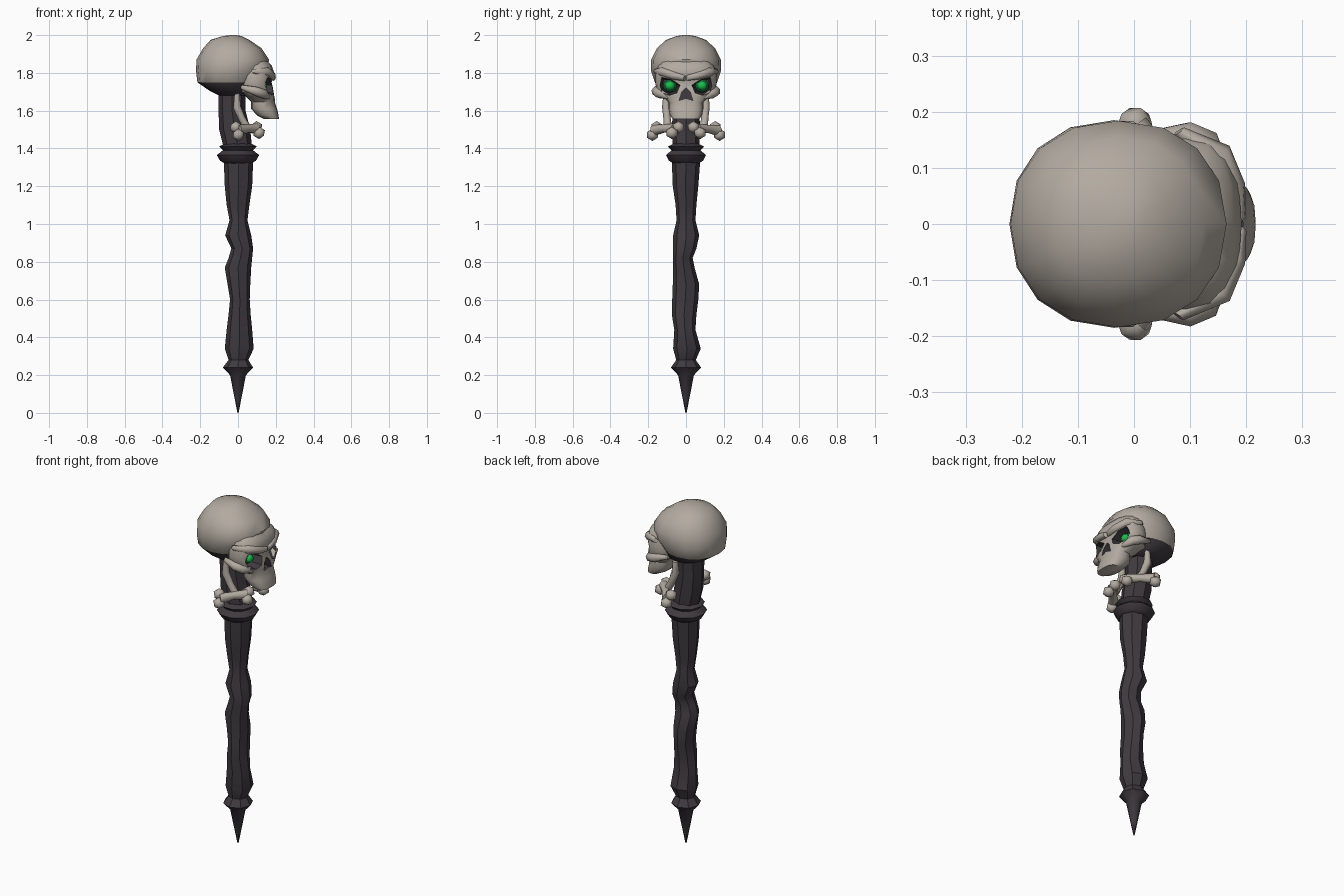
import bpy, bmesh, math
from mathutils import Vector

if "Cube" in bpy.data.objects:
    bpy.data.objects.remove(bpy.data.objects["Cube"])


def mat(name, c):
    m = bpy.data.materials.new(name)
    m.diffuse_color = (*c, 1)
    m.use_nodes = True
    m.node_tree.nodes["Principled BSDF"].inputs["Base Color"].default_value = m.diffuse_color
    return m


BONE = mat("bone", (0.45, 0.405, 0.355))
DARK = mat("dark_wood", (0.05, 0.043, 0.05))
GLOW = mat("bright_green", (0.01, 0.50, 0.07))
DEEP = mat("deep_green", (0.01, 0.14, 0.045))


def ring(z, x0, x1, y0, y1, n=8, p=2.0):
    """Horizontal superellipse ring inside the given bounds."""
    out = []
    for i in range(n):
        a = 2 * math.pi * i / n
        c, s = math.cos(a), math.sin(a)
        c = math.copysign(abs(c) ** (2 / p), c)
        s = math.copysign(abs(s) ** (2 / p), s)
        out.append(Vector(((x0 + x1) / 2 + c * (x1 - x0) / 2, (y0 + y1) / 2 + s * (y1 - y0) / 2, z)))
    return out


def tube_rings(pts, radii, n=7):
    pts = [Vector(p) for p in pts]
    d = (pts[-1] - pts[0]).normalized()
    u = d.orthogonal().normalized()
    v = d.cross(u)
    return [[p + r * (u * math.cos(6.28319 * i / n) + v * math.sin(6.28319 * i / n)) for i in range(n)]
            for p, r in zip(pts, radii)]


def finish(bm, name, mats, angle):
    bmesh.ops.recalc_face_normals(bm, faces=bm.faces)
    me = bpy.data.meshes.new(name)
    bm.to_mesh(me)
    bm.free()
    ob = bpy.data.objects.new(name, me)
    bpy.context.collection.objects.link(ob)
    for m in mats:
        me.materials.append(m)
    if angle:
        smooth(ob, angle)
    return ob


def activate(ob):
    bpy.ops.object.select_all(action='DESELECT')
    ob.select_set(True)
    bpy.context.view_layer.objects.active = ob


def smooth(ob, angle):
    activate(ob)
    bpy.ops.object.shade_smooth_by_angle(angle=math.radians(angle))


def loft(name, rings, mats, angle=35):
    bm = bmesh.new()
    vs = [[bm.verts.new(p) for p in r] for r in rings]
    n = len(vs[0])
    for a, b in zip(vs, vs[1:]):
        for i in range(n):
            bm.faces.new((a[i], a[(i + 1) % n], b[(i + 1) % n], b[i]))
    bm.faces.new(vs[0][::-1])
    bm.faces.new(vs[-1])
    return finish(bm, name, mats, angle)


def blob(name, loc, scale, m, sub=2):
    bm = bmesh.new()
    bmesh.ops.create_icosphere(bm, subdivisions=sub, radius=1)
    for v in bm.verts:
        v.co = Vector(loc) + Vector(v.co[i] * scale[i] for i in range(3))
    return finish(bm, name, [m], 45)


# Gnarled shaft with its pointed tip: z, x range, y range
SHAFT = [(0.0, -.003, .003, -.003, .003), (.20, -.042, .042, -.042, .042),
         (.24, -.08, .08, -.08, .08), (.28, -.05, .055, -.052, .052),
         (.34, -.07, .083, -.068, .078), (.44, -.06, .075, -.062, .05),
         (.52, -.05, .067, -.075, .055), (.60, -.042, .062, -.073, .065),
         (.68, -.055, .065, -.07, .07), (.77, -.07, .07, -.068, .045),
         (.82, -.05, .075, -.068, .035), (.87, -.035, .08, -.068, .055),
         (.94, -.068, .07, -.068, .07), (1.02, -.045, .05, -.05, .05),
         (1.10, -.06, .06, -.055, .055), (1.20, -.07, .075, -.07, .065), (1.33, -.075, .08, -.075, .075)]
loft("shaft", [ring(*r) for r in SHAFT], [DARK])

# Collar and the neck that carries the skull
COLLAR = [(1.32, .07), (1.335, .095), (1.365, .112), (1.39, .08), (1.41, .1), (1.425, .07)]
loft("collar", [ring(z, -r, r, -r, r, 10) for z, r in COLLAR], [DARK])
NECK = [(1.40, -.075, .075, .07), (1.50, -.1, .065, .075), (1.60, -.103, .04, .07), (1.74, -.105, .04, .08)]
loft("neck", [ring(z, a, b, -w, w) for z, a, b, w in NECK], [DARK])

# Cranium: z, back, front, half width
CRANIUM = [(1.68, -.10, .07, .09), (1.705, -.15, .085, .13), (1.75, -.215, .10, .165),
           (1.81, -.222, .15, .185), (1.87, -.22, .165, .184), (1.93, -.185, .125, .155),
           (1.975, -.145, .06, .105), (1.995, -.08, .02, .05), (2.0, -.04, -.01, .015)]
cranium = loft("cranium", [ring(z, a, b, -w, w, 16, 2.2) for z, a, b, w in CRANIUM], [BONE, DARK], 45)
for f in cranium.data.polygons:  # dark hollow underside
    if f.center.z < 1.735 and f.center.x < .07:
        f.material_index = 1

# Face and upper jaw
FACE = [(1.555, .14, .217, .07), (1.575, .10, .215, .085), (1.61, .07, .207, .092),
        (1.645, .07, .195, .092), (1.675, .04, .195, .125), (1.70, .0, .19, .155),
        (1.75, .0, .178, .162), (1.80, .0, .192, .16), (1.84, .0, .178, .145), (1.88, .0, .14, .11)]
face = loft("face", [ring(z, a, b, -w, w, 16, 2.5) for z, a, b, w in FACE], [BONE, DARK], 45)

# Cutters for eye sockets and nose
EYE = [(.028, 1.735), (.045, 1.695), (.085, 1.682), (.125, 1.695), (.14, 1.735), (.128, 1.778), (.075, 1.765)]
cutters = []
for s in (-1, 1):
    rings = [[Vector((x, s * (.085 + (y - .085) * k + d), 1.73 + (z - 1.73) * k)) for y, z in EYE]
             for x, k, d in ((.085, .75, 0), (.17, 1, .003), (.30, 1.2, .02))]
    cutters.append(loft("socket_cutter", rings, [BONE, DARK], 0))
NOSE = [(-.036, 1.655), (0, 1.665), (.036, 1.655), (.022, 1.70), (0, 1.722), (-.022, 1.70)]
cutters.append(loft("nose_cutter", [[Vector((x, y, z)) for y, z in NOSE] for x in (.15, .3)], [BONE, DARK], 0))
for c in cutters:
    c.hide_render = True
    for f in c.data.polygons:
        f.material_index = 1
for ob in (cranium, face):
    for c in cutters:
        if ob is cranium and c is cutters[-1]:
            continue
        md = ob.modifiers.new("cut", 'BOOLEAN')
        md.operation, md.solver, md.object = 'DIFFERENCE', 'EXACT', c
        activate(ob)
        bpy.ops.object.modifier_apply(modifier=md.name)
    smooth(ob, 45)
for c in cutters:
    bpy.data.objects.remove(c)

for s, side in ((-1, "right"), (1, "left")):
    # Glowing eyes
    blob("eye_glow_" + side, (.112, s * .085, 1.732), (.03, .038, .036), DEEP)
    blob("eye_core_" + side, (.132, s * .085, 1.732), (.022, .026, .024), GLOW)
    # Slanted brow ridge and cheekbone
    loft("brow_" + side, tube_rings([(.188, s * .005, 1.772), (.18, s * .06, 1.785), (.15, s * .125, 1.805),
                                     (.08, s * .165, 1.81)], [.015, .022, .025, .012]), [BONE], 60)
    loft("cheekbone_" + side, tube_rings([(.165, s * .09, 1.67), (.135, s * .14, 1.69), (.09, s * .16, 1.705),
                                          (.02, s * .155, 1.725)], [.012, .026, .025, .012]), [BONE], 60)
    # Jaw strut dropping from the skull
    loft("jaw_strut_" + side, tube_rings([(-.005, s * .105, 1.69), (-.005, s * .105, 1.62), (.02, s * .1, 1.56),
                                          (.05, s * .095, 1.51)], [.015, .022, .02, .022]), [BONE], 60)
    # Short bone with two knobs at each end
    loft("bone_" + side, tube_rings([(0, s * .17, 1.495), (.05, s * .115, 1.505), (.10, s * .06, 1.505)],
                                    [.03, .022, .028]), [BONE], 60)
    for i, p in enumerate(((-.012, .155, 1.512), (.002, .178, 1.472), (.112, .075, 1.482), (.098, .04, 1.512))):
        blob("bone_knob_%s_%d" % (side, i), (p[0], s * p[1], p[2]), (.034, .034, .033), BONE, 1)
